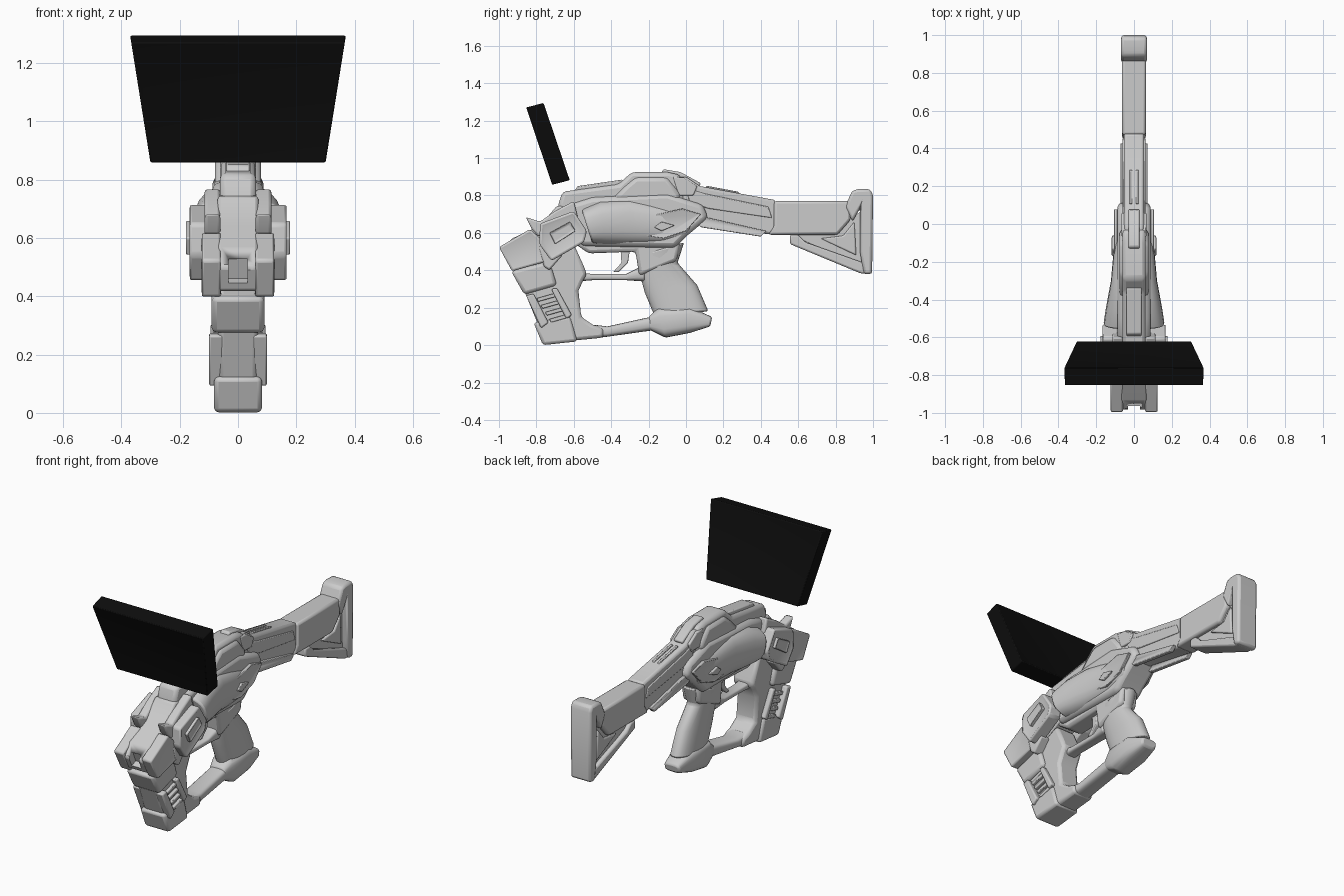
import bpy, bmesh, math
from mathutils import Vector

if "Cube" in bpy.data.objects:
    bpy.data.objects.remove(bpy.data.objects["Cube"], do_unlink=True)


def make_material(name, value):
    mat = bpy.data.materials.new(name)
    mat.use_nodes = True
    colour = (value, value, value, 1)
    mat.diffuse_color = colour
    mat.node_tree.nodes["Principled BSDF"].inputs["Base Color"].default_value = colour
    return mat


GREY = make_material("light grey", .6)
BLACK = make_material("screen black", .004)


def finish(name, bm, material, bevel):
    """Turn a bmesh into a bevelled object that is smooth with sharp edges."""
    bmesh.ops.recalc_face_normals(bm, faces=bm.faces)
    mesh = bpy.data.meshes.new(name)
    bm.to_mesh(mesh)
    bm.free()
    mesh.materials.append(material)
    obj = bpy.data.objects.new(name, mesh)
    bpy.context.collection.objects.link(obj)
    if bevel:
        mod = obj.modifiers.new("bevel", "BEVEL")
        mod.width, mod.segments = bevel, 2
        mod.limit_method, mod.angle_limit = "ANGLE", math.radians(35)
    bpy.ops.object.select_all(action="DESELECT")
    obj.select_set(True)
    bpy.context.view_layer.objects.active = obj
    bpy.ops.object.shade_smooth_by_angle(angle=math.radians(35))
    return obj


def slab(name, outline, width, inner=None, bevel=.012, inset=None,
         inset_axis=0, material=GREY):
    """Extrude a side outline (y, z) across x from inner to width."""
    wide = width if callable(width) else lambda z: width
    bm = bmesh.new()
    rings = []
    for outer in (False, True):
        ring = []
        for y, z in outline:
            x = wide(z) if outer else (-wide(z) if inner is None else inner)
            ring.append(bm.verts.new((x, y, z)))
        rings.append(ring)
        bm.faces.new(ring)
    count = len(outline)
    for i in range(count):
        j = (i + 1) % count
        bm.faces.new((rings[0][i], rings[0][j], rings[1][j], rings[1][i]))
    if inset:
        bmesh.ops.recalc_face_normals(bm, faces=bm.faces)
        faces = [f for f in bm.faces if abs(f.normal[inset_axis]) > .8]
        bmesh.ops.inset_individual(bm, faces=faces, thickness=inset[0], depth=-inset[1])
    return finish(name, bm, material, bevel)


def pair(name, outline, inner, outer, **options):
    """Matching plates on the left and right."""
    for side, sign in (("left", 1), ("right", -1)):
        slab(f"{side}_{name}", outline, sign * outer, sign * inner, **options)


def tube(name, stations, square=.6, segments=24, bevel=.01):
    """Loft rounded rings; a station is two opposite edge points and a half width."""
    bm = bmesh.new()
    rings = []
    for first, second, width in stations:
        a, b = Vector((0, *first)), Vector((0, *second))
        ring = []
        for k in range(segments):
            angle = math.tau * k / segments
            c, s = math.cos(angle), math.sin(angle)
            c = math.copysign(abs(c) ** square, c)
            s = math.copysign(abs(s) ** square, s)
            spot = (a + b) / 2 + (b - a) / 2 * c
            ring.append(bm.verts.new((width * s, spot.y, spot.z)))
        rings.append(ring)
    for low, high in zip(rings, rings[1:]):
        for k in range(segments):
            n = (k + 1) % segments
            bm.faces.new((low[k], low[n], high[n], high[k]))
    bm.faces.new(rings[0])
    bm.faces.new(rings[-1])
    return finish(name, bm, GREY, bevel)


# Floating display, wider at the top
slab("display_screen", [(-.856, 1.27), (-.76, 1.295), (-.62, .882), (-.717, .857)],
     lambda z: .30 + (z - .857) * .16, inset=(.02, .004), inset_axis=1,
     bevel=.006, material=BLACK)

# Receiver: top ridge, core and flared side fairing
slab("top_ridge", [(-.68, .76), (-.66, .82), (-.36, .86), (-.29, .925), (-.1, .925),
                   (-.03, .91), (.02, .6), (-.5, .6), (-.69, .7)], .062, bevel=.02)
slab("ridge_shoulder", [(-.42, .76), (-.33, .85), (-.27, .9), (-.1, .9), (-.02, .8),
                        (-.1, .7), (-.4, .7)], .078, bevel=.025)
slab("front_rail", [(-.6, .82), (-.58, .85), (-.34, .885), (-.32, .85)], .04, bevel=.006)
slab("receiver_core", [(-.66, .74), (-.5, .79), (-.1, .81), (.09, .75), (.12, .68),
                       (0, .58), (-.06, .52), (-.56, .53)], .088, bevel=.025)
tube("side_fairing", [((-.56, .73), (-.5, .54), .162), ((-.46, .775), (-.42, .53), .148),
                      ((-.3, .79), (-.3, .53), .122), ((-.12, .755), (-.12, .53), .106),
                      ((.05, .7), (.0, .58), .098)], square=.7)
pair("fairing_panel", [(-.34, .6), (-.2, .69), (-.02, .73), (.08, .7), (.0, .61),
                       (-.12, .57)], .085, .108, inset=(.012, .004), bevel=.005)
pair("lever", [(-.17, .63), (-.13, .66), (-.06, .64), (-.13, .61)], .1, .118, bevel=.004)
pair("rear_sight_wing", [(-.07, .9), (-.01, .895), (.06, .85), (.04, .8), (-.04, .8)],
     .03, .066, bevel=.006)

# Small details along the top of the stock
slab("rear_sight", [(-.14, .91), (-.12, .94), (-.03, .925), (.08, .865), (.06, .83),
                    (-.08, .87)], .03, bevel=.008)
pair("stock_ridge", [(.1, .83), (.11, .852), (.28, .82), (.3, .79)], .01, .024, bevel=.003)

# Stock
slab("stock_front", [(-.06, .9), (.0, .9), (.075, .85), (.48, .775), (.48, .62),
                     (.45, .59), (.1, .66), (-.02, .62)], .054, bevel=.014)
slab("stock_rear", [(.47, .77), (.88, .77), (.88, .67), (.81, .59), (.44, .59),
                    (.47, .64)], .063, bevel=.014)
pair("stock_side_strip", [(.04, .67), (.1, .685), (.43, .61), (.4, .58), (.08, .63)],
     .045, .075, inset=(.01, .004), bevel=.006)
pair("stock_upper_panel", [(.0, .84), (.1, .81), (.44, .74), (.46, .68), (.12, .73),
                           (.02, .76)], .045, .06, bevel=.005)
slab("butt_web", [(.58, .6), (.89, .68), (.94, .72), (.94, .42), (.62, .56)],
     .035, bevel=.005)
slab("butt_plate", [(.85, .74), (.888, .825), (.92, .834), (.985, .834), (1, .8),
                    (.995, .38), (.95, .38), (.93, .5), (.93, .73), (.89, .66)],
     .068, bevel=.018)
slab("butt_brace", [(.556, .59), (.6, .59), (.64, .55), (.95, .44), (.97, .38),
                    (.93, .385), (.556, .54)], .058, bevel=.01)
pair("butt_insert", [(.72, .57), (.84, .585), (.9, .66), (.91, .48)], .03, .05, bevel=.008)

# Trigger area
slab("trigger_housing", [(-.62, .56), (-.52, .49), (-.27, .5), (-.25, .37), (-.05, .45),
                         (-.03, .56)], .06, bevel=.018)
tube("trigger_guard", [((-.58, .39), (-.58, .34), .04), ((-.5, .38), (-.5, .347), .034),
                       ((-.32, .38), (-.32, .347), .034), ((-.22, .43), (-.22, .34), .045)])
slab("trigger", [(-.35, .51), (-.3, .51), (-.31, .44), (-.36, .39), (-.39, .39),
                 (-.345, .44)], .018, bevel=.006)

# Grip and its foot
tube("grip", [((-.26, .48), (-.01, .55), .064), ((-.25, .39), (-.045, .44), .056),
              ((-.22, .28), (.06, .32), .058), ((-.17, .16), (.12, .18), .062)], square=.85)
tube("grip_foot", [((-.2, .15), (-.2, .085), .05), ((-.15, .2), (-.11, .04), .07),
                   ((.02, .205), (.02, .065), .074), ((.14, .15), (.13, .1), .05)])
tube("lower_rail", [((-.5, .11), (-.5, .035), .064), ((-.42, .1), (-.42, .045), .055),
                    ((-.17, .155), (-.17, .08), .052)])

# Foregrip column with collar, vents and shoe
slab("foregrip_column", [(-.91, .4), (-.74, .48), (-.6, .54), (-.55, .43), (-.53, .38),
                         (-.55, .345), (-.575, .29), (-.56, .15), (-.5, .11), (-.44, .09),
                         (-.44, .04), (-.75, .01)], .068, bevel=.018)
slab("foregrip_collar", [(-.935, .395), (-.73, .45), (-.69, .32), (-.865, .27)],
     .09, bevel=.018)
slab("foregrip_shoe", [(-.815, .12), (-.62, .155), (-.58, .02), (-.765, 0)],
     .082, bevel=.016)
pair("vent_front_rail", [(-.855, .265), (-.815, .275), (-.735, .12), (-.775, .09)],
     .05, .1, bevel=.008)
pair("vent_back_rail", [(-.72, .3), (-.69, .305), (-.61, .16), (-.64, .14)],
     .05, .095, bevel=.008)
for i in range(4):
    y, z = -.8 + .023 * i, .25 - .037 * i
    pair(f"vent_rib_{i + 1}", [(y, z), (y + .1, z + .028), (y + .11, z + .01),
                               (y + .01, z - .018)], .05, .085, bevel=.004)

# Nose with a recessed muzzle
nose = slab("nose_core", [(-.985, .5), (-.94, .415), (-.75, .46), (-.58, .56), (-.58, .74),
                          (-.69, .745), (-.78, .64), (-.93, .57)], .07, bevel=.012)
cutter = slab("muzzle_cutter", [(-1.05, .515), (-1, .425), (-.92, .46), (-.95, .53)],
              .032, bevel=0)
cutter.hide_render = True
cutter.hide_set(True)
cut = nose.modifiers.new("muzzle", "BOOLEAN")
cut.operation, cut.object = "DIFFERENCE", cutter
pair("nose_pod", [(-1, .524), (-.834, .62), (-.775, .567), (-.735, .45), (-.93, .395)],
     .055, .128, inset=(.022, .006), bevel=.012)
pair("nose_fin", [(-.856, .684), (-.78, .66), (-.7, .717), (-.6, .77), (-.57, .65),
                  (-.79, .58), (-.825, .62)], .06, .115, bevel=.01)

# Raised side plates either side of the nose
pair("side_plate", [(-.78, .65), (-.6, .717), (-.53, .61), (-.545, .55), (-.72, .45),
                    (-.785, .54)], .08, .172, inset=(.03, .012), bevel=.014)
pair("side_plate_insert", [(-.73, .6), (-.62, .66), (-.59, .61), (-.7, .54)],
     .15, .181, inset=(.012, .008), bevel=.006)
pair("side_plate_foot", [(-.79, .53), (-.72, .55), (-.66, .48), (-.73, .4), (-.76, .42)],
     .06, .125, bevel=.01)
